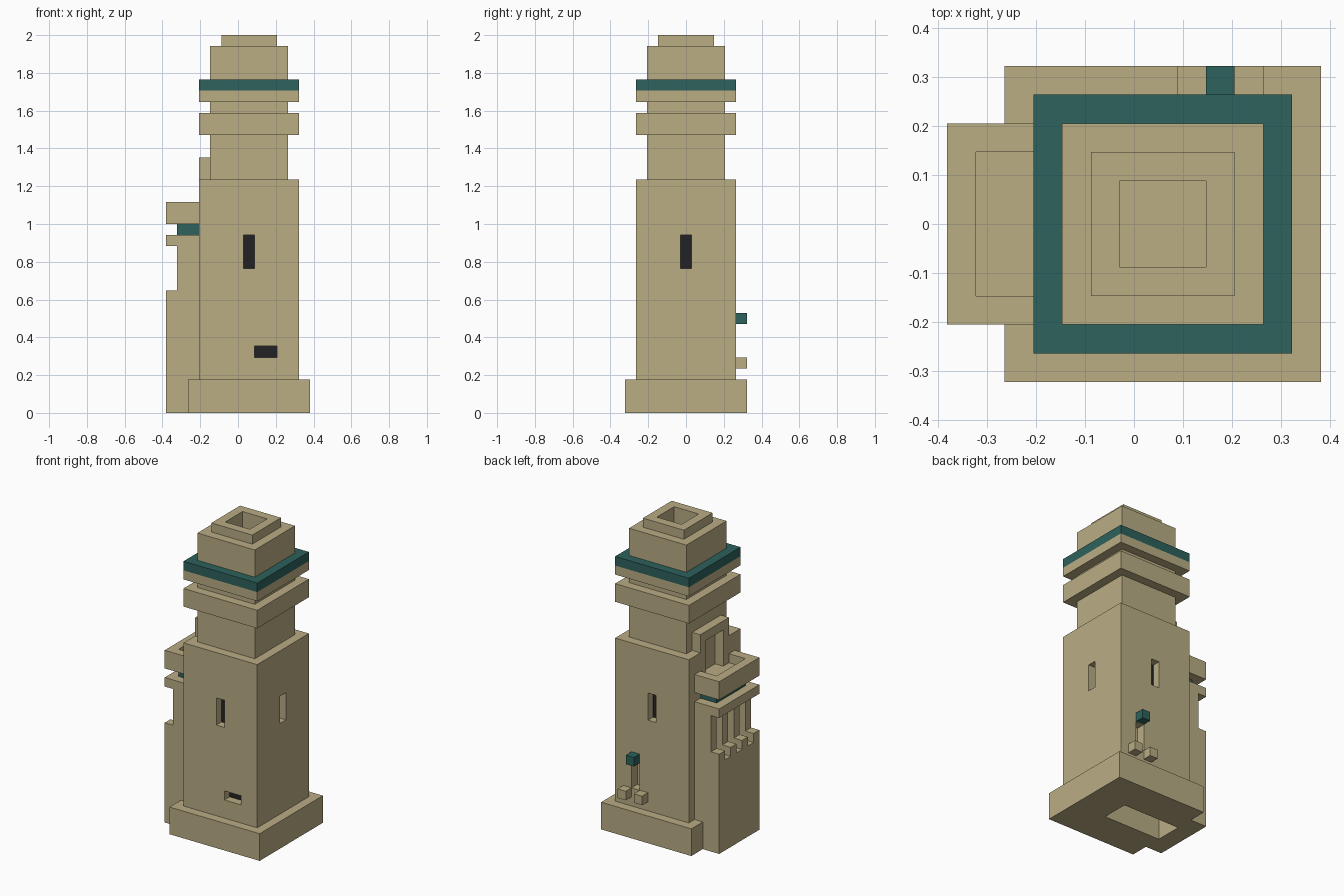
import bpy, bmesh
from itertools import product

cube = bpy.data.objects.get("Cube")
if cube:
    bpy.data.objects.remove(cube, do_unlink=True)

U = 2 / 34  # one building block


def material(name, rgb):
    m = bpy.data.materials.new(name)
    m.use_nodes = True
    m.diffuse_color = (*rgb, 1)
    bsdf = next(n for n in m.node_tree.nodes if n.type == 'BSDF_PRINCIPLED')
    bsdf.inputs["Base Color"].default_value = (*rgb, 1)
    bsdf.inputs["Roughness"].default_value = 0.9
    return m


STONE = material("sandstone", (0.49, 0.418, 0.231))
TEAL = material("dark_teal", (0.026, 0.122, 0.107))
DARK = material("window_black", (0.016, 0.016, 0.018))


def block(name, x, y, z, mat=STONE, cuts=()):
    """Box in block units with box-shaped pieces cut out of it."""
    box = (x, y, z)
    planes = []
    for a in range(3):
        lo, hi = box[a]
        marks = {lo, hi} | {v for c in cuts for v in c[a] if lo < v < hi}
        planes.append(sorted(marks))

    def solid(cell):
        mid = []
        for a in range(3):
            if not 0 <= cell[a] < len(planes[a]) - 1:
                return False
            mid.append((planes[a][cell[a]] + planes[a][cell[a] + 1]) / 2)
        return not any(all(c[a][0] < mid[a] < c[a][1] for a in range(3)) for c in cuts)

    bm = bmesh.new()
    for cell in product(*(range(len(p) - 1) for p in planes)):
        if not solid(cell):
            continue
        for a, side in product(range(3), (0, 1)):
            near = list(cell)
            near[a] += 2 * side - 1
            if solid(near):
                continue
            b, c = (a + 1) % 3, (a + 2) % 3
            ring = [(0, 0), (1, 0), (1, 1), (0, 1)]
            verts = []
            for i, j in (ring if side else ring[::-1]):
                p = [0, 0, 0]
                p[a] = planes[a][cell[a] + side] * U
                p[b] = planes[b][cell[b] + i] * U
                p[c] = planes[c][cell[c] + j] * U
                verts.append(bm.verts.new(p))
            bm.faces.new(verts)
    bmesh.ops.remove_doubles(bm, verts=bm.verts, dist=1e-5)
    mesh = bpy.data.meshes.new(name)
    bm.to_mesh(mesh)
    bm.free()
    mesh.materials.append(mat)
    ob = bpy.data.objects.new(name, mesh)
    bpy.context.collection.objects.link(ob)
    return ob


def sym(h):
    return (-h, h)


# Base with an open recess underneath
under = ((-4.5, 2.5), sym(1.5), (0, 3))
block("base", (-4.5, 6.5), sym(5.5), (0, 3), cuts=[under])

# Main tower with window recesses, doorway and rear niche
high = (13, 16)
door = ((-3.5, -2.5), sym(1.5), (18, 22))
openings = {
    "front_window": ((0.5, 1.5), (-4.5, -3.5), high),
    "back_window": ((0.5, 1.5), (3.5, 4.5), high),
    "side_window": ((4.5, 5.5), sym(0.5), high),
    "front_slot": ((1.5, 3.5), (-4.5, -3.5), (5, 6)),
}
niche = ((2.5, 3.5), (3.5, 4.5), (5, 8))
block("tower", (-3.5, 5.5), sym(4.5), (3, 21), cuts=[*openings.values(), door, niche])

# Dark panes at the back of the recesses
T = 0.1
for name, (x, y, z) in openings.items():
    if name == "side_window":
        x = (x[0], x[0] + T)
    elif name == "back_window":
        y = (y[0], y[0] + T)
    else:
        y = (y[1] - T, y[1])
    block(name + "_pane", x, y, z, DARK)

# Upper tower, bands and crown
shaft = ((-0.5, 2.5), sym(1.5), (30, 34))
block("neck", (-2.5, 4.5), sym(3.5), (21, 33), cuts=[shaft])
block("lower_band", (-3.5, 5.5), sym(4.5), (25, 27))
block("upper_band", (-3.5, 5.5), sym(4.5), (28, 29))
block("teal_band", (-3.5, 5.5), sym(4.5), (29, 30), TEAL)
block("crown", (-1.5, 3.5), sym(2.5), (33, 34), cuts=[shaft])

# Side turret with a slatted recess
slits = [((-6.5, -4.5), (c - 0.5, c + 0.5), (10, 15)) for c in (-2, 0, 2)]
ledge = ((-6.5, -5.5), sym(3.5), (11, 15))
block("turret", (-6.5, -3.5), sym(3.5), (0, 16), cuts=[ledge, under, *slits])
block("turret_teal_band", (-5.5, -3.5), sym(2.5), (16, 17), TEAL)
block("turret_parapet", (-6.5, -3.5), sym(3.5), (17, 19),
      cuts=[((-5.5, -3.5), sym(2.5), (18, 19))])
block("door_frame", (-3.5, -2.5), sym(2.5), (21, 23), cuts=[door])

# Rear fixture
block("rear_lamp", (2.5, 3.5), (4.5, 5.5), (8, 9), TEAL)
for side, x in (("left", 3.5), ("right", 1.5)):
    block(side + "_rear_post", (x, x + 1), (4.5, 5.5), (4, 5))
